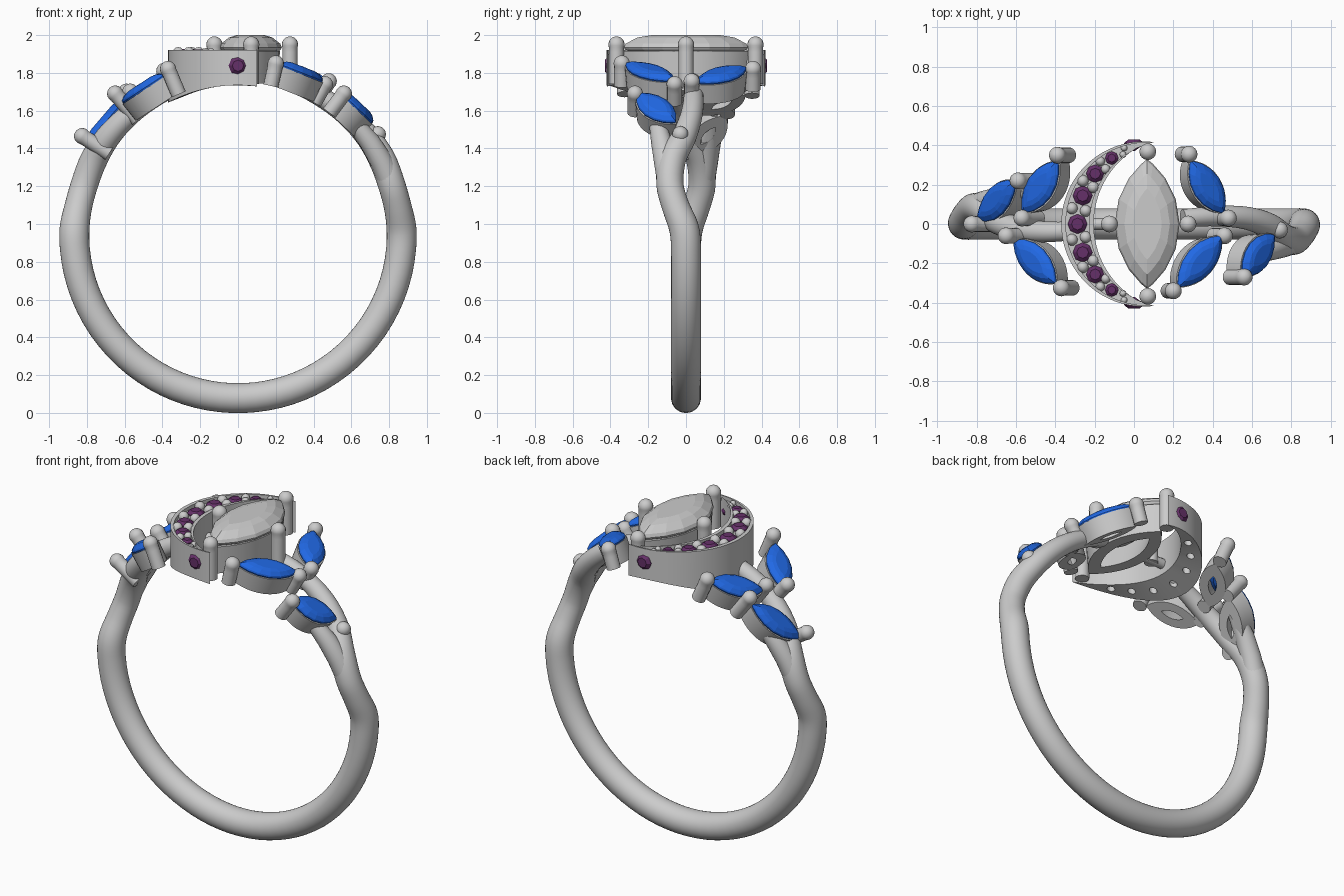
import bpy, bmesh
from math import sin, cos, pi, radians, sqrt, asin, atan2, hypot
from mathutils import Vector, Matrix

if "Cube" in bpy.data.objects:
    bpy.data.objects.remove(bpy.data.objects["Cube"])

RC = Vector((0, 0, 0.945))          # centre of the finger hole


def material(name, rgb):
    m = bpy.data.materials.new(name)
    m.diffuse_color = (*rgb, 1)
    m.use_nodes = True
    m.node_tree.nodes["Principled BSDF"].inputs["Base Color"].default_value = m.diffuse_color
    return m


BLUE = material("blue_gem", (0.015, 0.14, 0.78))
PURPLE = material("purple_gem", (0.13, 0.03, 0.14))


def loft(name, rings, mat=None, smooth=True, loop=False, matrix=Matrix()):
    """Skin closed rings of points; cap the ends unless the rings form a loop."""
    bm = bmesh.new()
    vs = [[bm.verts.new(matrix @ Vector(p)) for p in r] for r in rings]
    n = len(vs[0])
    pairs = list(zip(vs, vs[1:])) + ([(vs[-1], vs[0])] if loop else [])
    for a, b in pairs:
        for i in range(n):
            j = (i + 1) % n
            bm.faces.new((a[i], a[j], b[j], b[i]))
    if not loop:
        bm.faces.new(vs[0][::-1])
        bm.faces.new(vs[-1])
    bmesh.ops.remove_doubles(bm, verts=bm.verts, dist=1e-5)
    bmesh.ops.recalc_face_normals(bm, faces=bm.faces)
    me = bpy.data.meshes.new(name)
    bm.to_mesh(me)
    bm.free()
    ob = bpy.data.objects.new(name, me)
    bpy.context.collection.objects.link(ob)
    if mat:
        me.materials.append(mat)
    if smooth:
        bpy.ops.object.select_all(action='DESELECT')
        ob.select_set(True)
        bpy.context.view_layer.objects.active = ob
        bpy.ops.object.shade_smooth_by_angle(angle=radians(40))
    return ob


def tube(name, path, radii, ref, n=20):
    """Round tube along a path; ref(p) gives a direction across the path."""
    rings = []
    for i, p in enumerate(path):
        t = (path[min(i + 1, len(path) - 1)] - path[max(i - 1, 0)]).normalized()
        b = t.cross(ref(p)).normalized()
        c = b.cross(t)
        rings.append([p + radii[i] * (cos(2 * pi * k / n) * b + sin(2 * pi * k / n) * c)
                      for k in range(n)])
    return loft(name, rings)


def prong(name, base, head, r=0.043):
    base, head = Vector(base), Vector(head)
    d = (head - base).normalized()
    path, rad = [base, head - d * 0.04], [r * 0.93, r * 0.93]
    for k in range(9):
        a = -0.35 + (pi / 2 + 0.33) * k / 8
        path.append(head + d * r * sin(a))
        rad.append(r * cos(a))
    return tube(name, path, rad, lambda p: Vector((0, 1, 0)), 16)


def marquise(l, w, z, m=8):
    """Pointed oval outline, long axis on y."""
    R = (l * l + w * w) / (2 * w)
    right = [(sqrt(R * R - (l * t) ** 2) - (R - w), l * t, z)
             for t in [-cos(pi * k / m) for k in range(m + 1)]]
    return right + [(-x, y, z) for x, y, z in right[-2:0:-1]]


def marquise_gem(name, l, w, z, crown, depth, mat, M):
    rings = [marquise(l * .25, w * .2, z - depth), marquise(l * .97, w * .96, z - .012),
             marquise(l, w, z), marquise(l * .97, w * .95, z + crown * .3),
             marquise(l * .78, w * .7, z + crown * .8), marquise(l * .55, w * .45, z + crown)]
    return loft(name, rings, mat, False, False, M)


def marquise_seat(name, outer_bot, inner_bot, outer_top, inner_top, z0, z1, M):
    rings = [marquise(*inner_bot, z0, 16), marquise(*outer_bot, z0, 16),
             marquise(*outer_top, z1, 16), marquise(*inner_top, z1, 16)]
    return loft(name, rings, None, True, True, M)


def circle(r, z, n=16, off=0):
    return [(r * cos(2 * pi * (k + off) / n), r * sin(2 * pi * (k + off) / n), z) for k in range(n)]


def round_gem(name, r, M):
    return loft(name, [circle(r * .1, -r * .8, 8), circle(r, -.006, 8), circle(r, 0, 8),
                       circle(r * .6, r * .35, 8)], PURPLE, False, False, M)


def bead(name, p, r=0.026):
    rings = [circle(max(r * cos(a), 1e-6), r * sin(a), 10)
             for a in [-pi / 2 + pi * k / 6 for k in range(7)]]
    return loft(name, rings, None, True, False, Matrix.Translation(p))


def radial(p):
    return Vector((p.x, 0, p.z - RC.z)).normalized()


# Shank: one tube, weaving sideways near the top. (angle from top, y, radius from centre, thickness)
half = [(17, .03, .85, .045), (30, .04, .85, .052), (42, .03, .855, .058), (53, -.01, .86, .065),
        (62, -.07, .86, .072), (72, -.085, .855, .072), (80, -.055, .858, .073),
        (88, -.01, .866, .079), (95, 0, .867, .079), (120, 0, .867, .079), (150, 0, .867, .079),
        (170, 0, .867, .079)]
keys = half + [(360 - a, -y, R, r) for a, y, R, r in half[::-1]]
path, radii = [], []
for i in range(len(keys) - 1):
    k = [Vector(keys[min(max(j, 0), len(keys) - 1)]) for j in range(i - 1, i + 3)]
    h = k[2][0] - k[1][0]
    m1 = (k[2] - k[0]) * (h / max(k[2][0] - k[0][0], 1))
    m2 = (k[3] - k[1]) * (h / max(k[3][0] - k[1][0], 1))
    steps = max(4, int(h / 4))
    for s in range(steps):
        t = s / steps
        a, y, R, r = (k[1] * (2 * t**3 - 3 * t**2 + 1) + m1 * (t**3 - 2 * t**2 + t)
                      + k[2] * (3 * t**2 - 2 * t**3) + m2 * (t**3 - t**2))
        path.append(RC + Vector((R * sin(radians(a)), y, R * cos(radians(a)))))
        radii.append(r)
tube("shank", path, radii, radial, 32)

# Short branches running from the shank under the lowest side stones
for s, nm in ((1, "right"), (-1, "left")):
    pts = [(70, -.09, .065), (63, -.11, .06), (55, -.13, .055), (47, -.15, .045), (40, -.17, .035)]
    p = [RC + Vector((s * .852 * sin(radians(a)), s * y, .852 * cos(radians(a)))) for a, y, r in pts]
    tube("branch_" + nm, p, [q[2] for q in pts], radial)

# Side stones with their seats, given by the two tips in plan
tips = [((.29, .32), (.46, .055)), ((.45, -.06), (.225, -.32)), ((.715, -.055), (.555, -.26)),
        ((-.39, .32), (-.57, .055)), ((-.605, .215), (-.80, .02)), ((-.615, -.08), (-.40, -.30))]
for i, (a, b) in enumerate(tips):
    x, y = (a[0] + b[0]) / 2, (a[1] + b[1]) / 2
    th = asin(x / .925)
    dx, dy = (a[0] - b[0]) / cos(th), a[1] - b[1]
    l = hypot(dx, dy) / 2
    M = (Matrix.Translation(RC + Vector((0, y, 0))) @ Matrix.Rotation(th, 4, 'Y')
         @ Matrix.Rotation(atan2(-dx, dy), 4, 'Z'))
    marquise_gem(f"side_gem_{i}", l, .08, .92, .032, .07, BLUE, M)
    marquise_seat(f"side_seat_{i}", (l * .95, .08), (l * .4, .025), (l * 1.03, .084), (l * .8, .06),
                  .80, .912, M)

# Prongs leaning outwards at the tips of the side stones
heads = [(.28, .355, 1.82), (.48, .03, 1.755), (.46, -.06, 1.74), (.20, -.34, 1.85),
         (.74, -.03, 1.475), (.56, -.27, 1.69), (-.39, .35, 1.81), (-.59, .22, 1.70),
         (-.57, .03, 1.70), (-.65, -.06, 1.69), (-.37, -.325, 1.82), (-.825, 0, 1.465)]
for i, hd in enumerate(heads):
    h = Vector(hd)
    base = RC + Vector((0, h.y, 0)) + radial(h) * .805
    prong(f"side_prong_{i}", base, h)

# Centre stone, basket and four upright prongs
C = Matrix.Translation((.067, 0, 0))
marquise_gem("centre_gem", .33, .165, 1.935, .065, .12, None, C)
marquise_seat("centre_basket", (.31, .145), (.21, .075), (.33, .155), (.29, .125), 1.745, 1.915, C)
for i, (x, y, z0) in enumerate([(.07, .368, 1.74), (.07, -.368, 1.74), (-.125, 0, 1.75), (.275, 0, 1.72)]):
    prong(f"centre_prong_{i}", (x, y, z0), (x, y, 1.95))
tube("gallery_bar", [Vector((-.25, 0, 1.775)), Vector((-.06, 0, 1.775))], [.03, .03],
     lambda p: Vector((0, 1, 0)), 12)


# Crescent wall with a recessed channel on top and an underside following the finger hole
def arcs(t):
    a, b = radians(180 - 97 * t), radians(180 - 60 * t)
    return (Vector((.05 + .42 * cos(a), .42 * sin(a), 0)), Vector((.245 + .45 * cos(b), .45 * sin(b), 0)))


TOP = 1.922
sections = []
for k in range(57):
    o, n = arcs(-1 + 2 * k / 56)
    low = lambda p: (p.x, p.y, RC.z + sqrt(.79**2 - p.x**2))
    at = lambda f, z: (*o.lerp(n, f).xy, z)
    sections.append([low(n), low(o), at(0, TOP), at(.14, TOP), at(.14, TOP - .022),
                     at(.86, TOP - .022), at(.86, TOP), at(1, TOP)])
crescent = loft("crescent", sections)

# Purple stones along the channel, each with a drilled hole beneath
gem_t = [-.67, -.47, -.25, 0, .25, .47, .67]
for i, t in enumerate(gem_t):
    o, n = arcs(t)
    p = o.lerp(n, .5)
    r = min(.05, (o - n).length * .36)
    round_gem(f"crescent_gem_{i}", r, Matrix.Translation((p.x, p.y, TOP - .014)))
    drill = loft("drill", [circle(.022, 1.60), circle(.022, 1.83)], None, False, False,
                 Matrix.Translation(p))
    drill.hide_render = True
    mod = crescent.modifiers.new("hole", 'BOOLEAN')
    mod.operation, mod.object, mod.solver = 'DIFFERENCE', drill, 'EXACT'
    bpy.context.view_layer.objects.active = crescent
    bpy.ops.object.modifier_apply(modifier="hole")
    bpy.data.objects.remove(drill)

# Beads between the purple stones
for i, t in enumerate([-.79, -.57, -.36, -.125, .125, .36, .57, .79]):
    o, n = arcs(t)
    for f in (.28, .72):
        w = (o - n).length
        bead(f"bead_{i}_{f}", (*o.lerp(n, f).xy, TOP - .015), min(.03, w * .22))

# Purple stones on the outer ends of the crescent
for s in (1, -1):
    round_gem("end_gem_back" if s > 0 else "end_gem_front", .05,
              Matrix.Translation((0, s * .412, 1.838)) @ Matrix.Rotation(-s * pi / 2, 4, 'X'))
